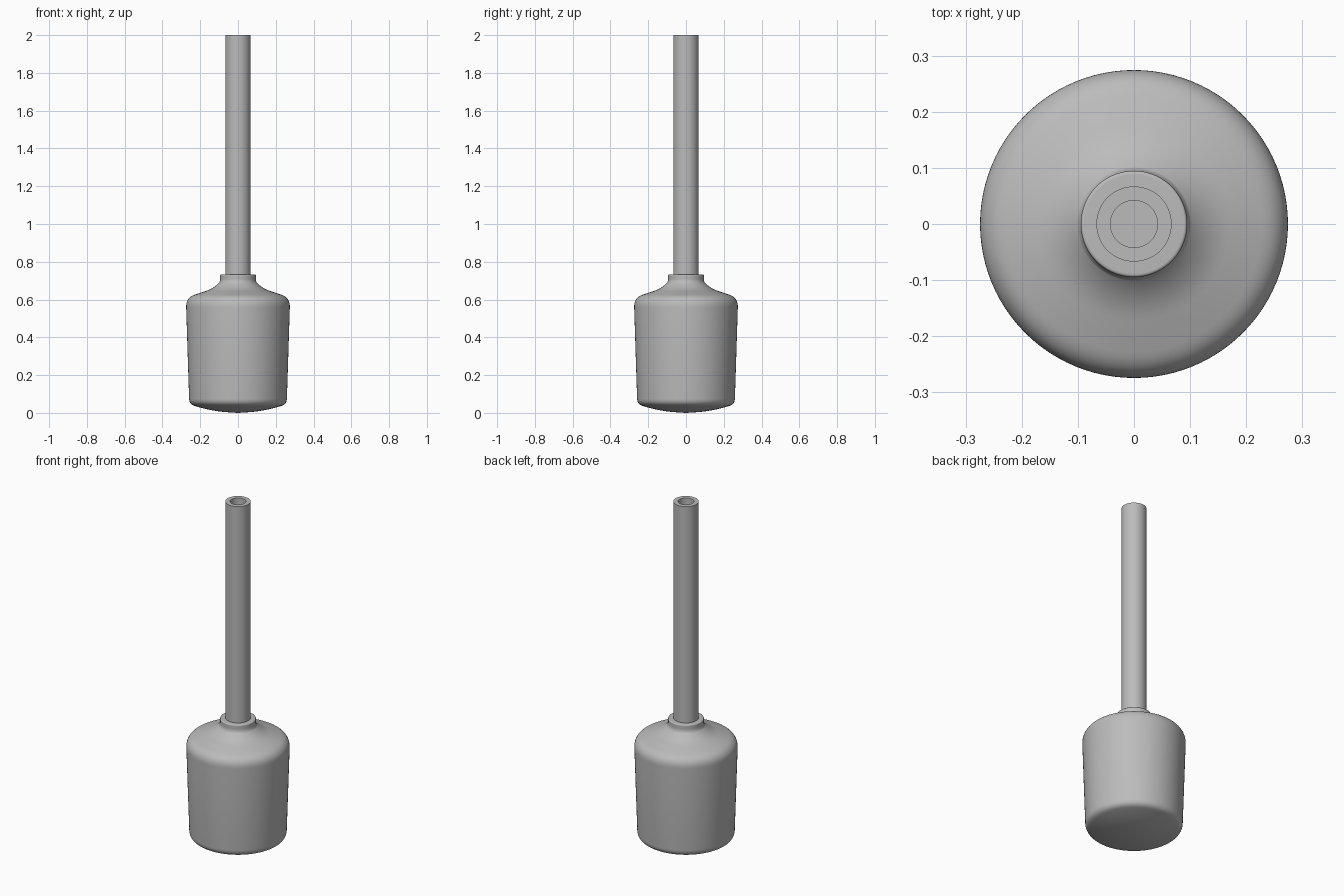
import bpy, bmesh, math
from mathutils import Vector

cube = bpy.data.objects.get("Cube")
if cube:
    bpy.data.objects.remove(cube)

# Single flat colour
grey = bpy.data.materials.new("plain grey")
grey.use_nodes = True
grey.diffuse_color = (0.5, 0.5, 0.5, 1)
grey.node_tree.nodes["Principled BSDF"].inputs["Base Color"].default_value = (0.5, 0.5, 0.5, 1)


def rounded(points, steps=8):
    """Turn (radius, height, fillet) corners into a smooth profile."""
    out = []
    for i, (r, z, fillet) in enumerate(points):
        p = Vector((r, z))
        if fillet == 0:
            out.append(p)
            continue
        before = Vector(points[i - 1][:2]) - p
        after = Vector(points[i + 1][:2]) - p
        a = p + before.normalized() * fillet
        b = p + after.normalized() * fillet
        for s in range(steps + 1):
            t = s / steps
            out.append(a * (1 - t) ** 2 + p * 2 * t * (1 - t) + b * t * t)
    return out


def lathe(name, profile, segments=96):
    """Revolve a profile around the vertical axis."""
    bm = bmesh.new()
    verts = [bm.verts.new((p.x, 0, p.y)) for p in profile]
    edges = [bm.edges.new(pair) for pair in zip(verts, verts[1:])]
    bmesh.ops.spin(bm, geom=verts + edges, cent=(0, 0, 0), axis=(0, 0, 1),
                   angle=math.tau, steps=segments, use_duplicate=False)
    bmesh.ops.remove_doubles(bm, verts=bm.verts, dist=0.0002)
    bmesh.ops.recalc_face_normals(bm, faces=bm.faces)
    mesh = bpy.data.meshes.new(name)
    bm.to_mesh(mesh)
    bm.free()
    mesh.materials.append(grey)
    obj = bpy.data.objects.new(name, mesh)
    bpy.context.collection.objects.link(obj)
    bpy.ops.object.select_all(action='DESELECT')
    obj.select_set(True)
    bpy.context.view_layer.objects.active = obj
    bpy.ops.object.shade_smooth_by_angle(angle=math.radians(30))
    return obj


# Tapered body: shallow domed base, rounded shoulder, flared neck and lip
body = [(0, 0, 0), (0.13, 0.008, 0.08), (0.258, 0.045, 0.03),
        (0.276, 0.61, 0.05), (0.125, 0.66, 0.05),
        (0.094, 0.695, 0.015), (0.095, 0.733, 0.007), (0, 0.733, 0)]
lathe("body", rounded(body))

# Hollow tube rising from the neck
tube = [(0, 0.72, 0), (0.067, 0.72, 0), (0.067, 2, 0),
        (0.042, 2, 0), (0.042, 0.74, 0), (0, 0.74, 0)]
lathe("tube", rounded(tube))
